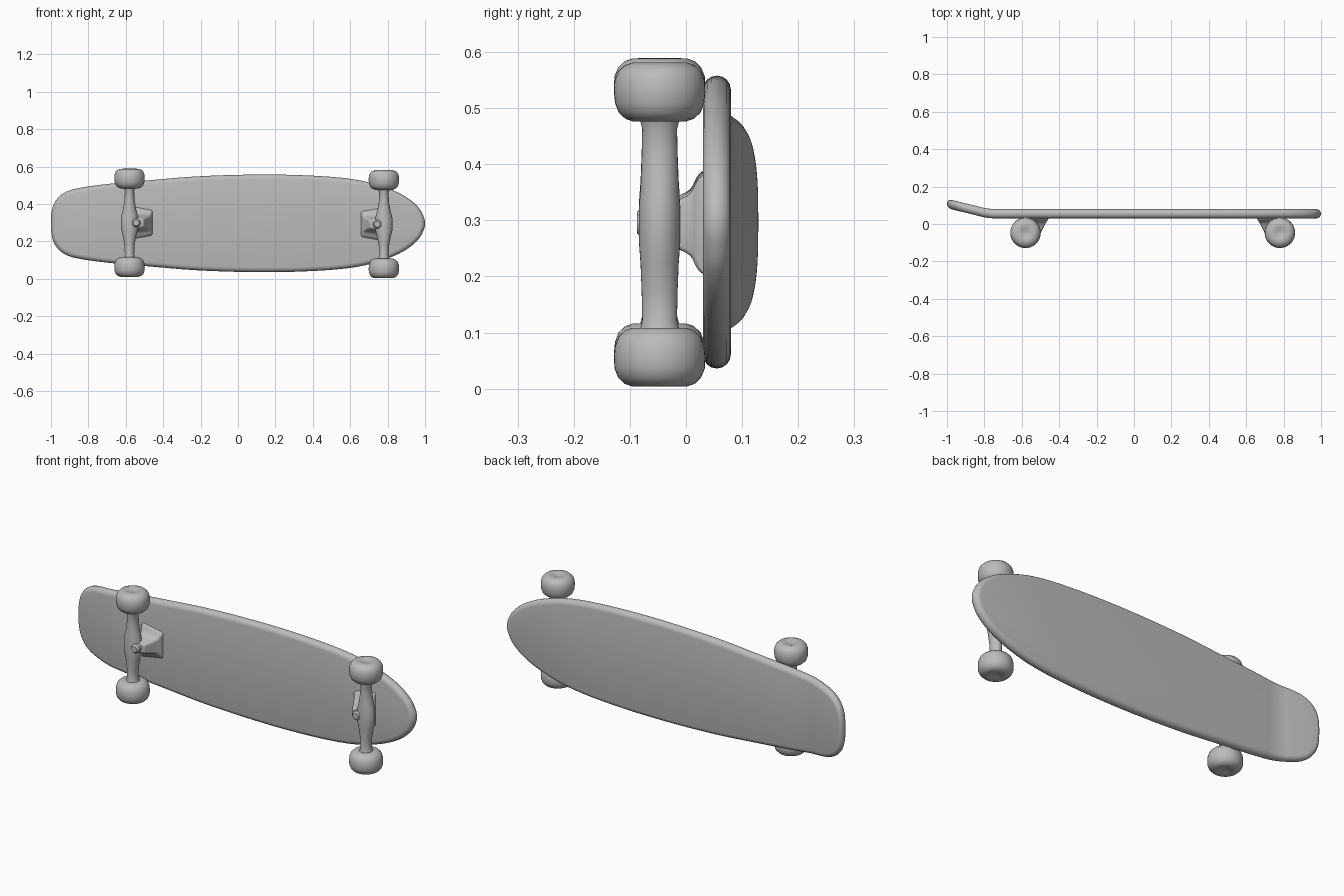
import bpy, bmesh, math
from mathutils import Vector

if "Cube" in bpy.data.objects:
    bpy.data.objects.remove(bpy.data.objects["Cube"])

grey = bpy.data.materials.new("plain grey")
grey.diffuse_color = (0.5, 0.5, 0.5, 1)
grey.use_nodes = True
grey.node_tree.nodes["Principled BSDF"].inputs["Base Color"].default_value = grey.diffuse_color


def finish(bm, name, angle=40):
    bmesh.ops.recalc_face_normals(bm, faces=bm.faces)
    me = bpy.data.meshes.new(name)
    bm.to_mesh(me)
    bm.free()
    ob = bpy.data.objects.new(name, me)
    bpy.context.collection.objects.link(ob)
    me.materials.append(grey)
    bpy.ops.object.select_all(action='DESELECT')
    ob.select_set(True)
    bpy.context.view_layer.objects.active = ob
    bpy.ops.object.shade_smooth_by_angle(angle=math.radians(angle))
    return ob


def loft(bm, rings):
    """Skin a list of closed rings and cap both ends."""
    vs = [[bm.verts.new(p) for p in r] for r in rings]
    n = len(vs[0])
    for a, b in zip(vs, vs[1:]):
        for i in range(n):
            bm.faces.new((a[i], a[(i + 1) % n], b[(i + 1) % n], b[i]))
    bm.faces.new(vs[0])
    bm.faces.new(vs[-1])


def oval(cx, cy, z, rx, ry, n=32):
    return [(cx + rx * math.cos(t), cy + ry * math.sin(t), z)
            for t in (2 * math.pi * i / n for i in range(n))]


# Deck: smooth closed outline, rounded rim, then the tail is bent back
CZ = 0.297
half = [(-1, 0), (-.995, .07), (-.975, .12), (-.935, .16), (-.87, .185),
        (-.7, .21), (-.5, .228), (-.2, .252), (.15, .261), (.45, .252),
        (.65, .23), (.8, .188), (.9, .14), (.965, .085), (.993, .035), (1, 0)]
ctrl = [Vector(p) for p in half + [(x, -w) for x, w in half[-2:0:-1]]]
outline = []
for i in range(len(ctrl)):
    a, b, c, d = (ctrl[(i + k) % len(ctrl)] for k in (-1, 0, 1, 2))
    # tangents scaled by chord length keep uneven spacing smooth
    m = (c - b).length
    tb = (c - a).normalized() * m
    tc = (d - b).normalized() * m
    for j in range(6):
        t = j / 6
        outline.append((2*t**3 - 3*t*t + 1) * b + (t**3 - 2*t*t + t) * tb
                       + (3*t*t - 2*t**3) * c + (t**3 - t*t) * tc)
n = len(outline)
normals = []
for i in range(n):
    e = (outline[(i + 1) % n] - outline[i - 1]).normalized()
    normals.append(Vector((-e.y, e.x)))
R = 0.025
rings = []
for k in range(9):
    t = math.pi * k / 8 - math.pi / 2
    inset, y = R * (1 - math.cos(t)), 0.055 + R * math.sin(t)
    rings.append([(p.x - q.x * inset, y, CZ + p.y - q.y * inset)
                  for p, q in zip(outline, normals)])
bm = bmesh.new()
loft(bm, rings)
for i in range(13):
    bmesh.ops.bisect_plane(bm, geom=bm.verts[:] + bm.edges[:] + bm.faces[:],
                           plane_co=(-.97 + .02 * i, 0, 0), plane_no=(1, 0, 0))
for v in bm.verts:
    d = max(0, -0.74 - v.co.x)
    v.co.y += 1.6 * d * d if d < .1 else .016 + .24 * (d - .1)
finish(bm, "deck")


# Trucks and wheels, each truck bracket pointing toward the deck middle
AY = -0.047
for label, x, cz, s in (("tail", -0.58, 0.30, 1), ("nose", 0.78, 0.2925, -1)):
    # hanger with a swollen middle
    bm = bmesh.new()
    prof = [(.21, .042, .042), (.19, .034, .036), (.17, .025, .031),
            (.12, .027, .032), (.07, .036, .034), (.03, .046, .037)]
    full = [(-z, a, b) for z, a, b in prof] + [(z, a, b) for z, a, b in prof[::-1]]
    loft(bm, [oval(x, AY, cz + z, a, b) for z, a, b in full])
    finish(bm, label + "_hanger")

    # bracket and base plate
    bm = bmesh.new()
    rings = []
    for y, x0, x1, h in ((.04, .0, .125, .095), (.022, .0, .12, .085),
                         (.008, .01, .11, .055), (-.02, .01, .095, .042),
                         (-.06, .0, .075, .03)):
        rings.append([(x + s * a, y, cz + b) for a, b in
                      ((x0, -h), (x1, -h * .75), (x1, h * .75), (x0, h))])
    loft(bm, rings)
    ob = finish(bm, label + "_bracket")
    bev = ob.modifiers.new("soft edges", 'BEVEL')
    bev.width, bev.segments = 0.008, 2

    # kingpin nut
    bm = bmesh.new()
    loft(bm, [[(p[0], y, cz + p[1]) for p in oval(x + s * .035, 0, 0, r, r, 16)]
              for y, r in ((-.03, .024), (-.078, .024), (-.087, .016))])
    finish(bm, label + "_kingpin_nut")

    # wheels: rounded barrel with a shallow dish on the outer face
    for side, name in ((1, "upper"), (-1, "lower")):
        bm = bmesh.new()
        prof = [(-.0525, .03), (-.0525, .048), (-.048, .061), (-.037, .073),
                (-.02, .0795), (0, .0815), (.02, .0805), (.036, .074),
                (.047, .063), (.052, .049), (.0525, .036), (.049, .024),
                (.046, .012), (.045, .003)]
        loft(bm, [oval(x, AY, cz + side * (.2365 + z), r, r, 40) for z, r in prof])
        finish(bm, label + "_" + name + "_wheel", 50)
